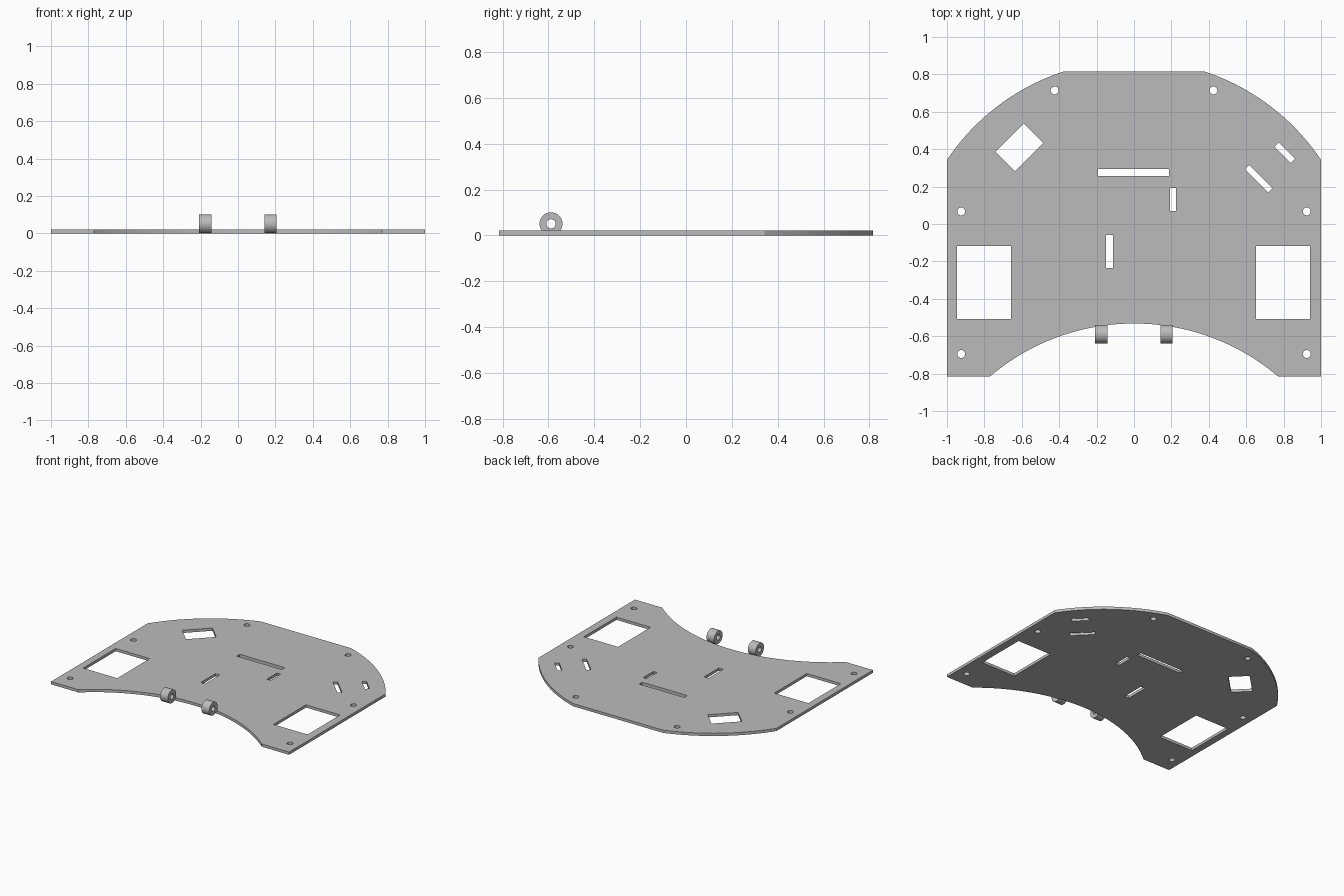
import bpy
from math import sin, cos, pi, atan2, radians, hypot
from mathutils import Matrix, Vector

if "Cube" in bpy.data.objects:
    bpy.data.objects.remove(bpy.data.objects["Cube"], do_unlink=True)

grey = bpy.data.materials.new("plain grey")
grey.use_nodes = True
color = (0.5, 0.5, 0.5, 1)
grey.diffuse_color = color
grey.node_tree.nodes["Principled BSDF"].inputs["Base Color"].default_value = color


def arc(center, start, end, steps):
    """Points on the upper arc around center, from start to end."""
    cx, cy = center
    r = hypot(start[0] - cx, start[1] - cy)
    a = atan2(start[1] - cy, start[0] - cx)
    b = atan2(end[1] - cy, end[0] - cx)
    return [(cx + r * cos(a + (b - a) * i / steps),
             cy + r * sin(a + (b - a) * i / steps)) for i in range(steps + 1)]


def circle(x, y, r, sides=32):
    return [(x + r * cos(2 * pi * i / sides), y + r * sin(2 * pi * i / sides))
            for i in range(sides)]


def slot(x, y, w, h, angle=0):
    turn = Matrix.Rotation(radians(angle), 2)
    corners = [(-w, -h), (w, -h), (w, h), (-w, h)]
    return [tuple(turn @ Vector(c) / 2 + Vector((x, y))) for c in corners]


def extrude(name, loops, thickness, matrix):
    """Filled outline (first loop) with holes (other loops), extruded into a mesh."""
    curve = bpy.data.curves.new(name, 'CURVE')
    curve.dimensions = '2D'
    curve.fill_mode = 'BOTH'
    curve.extrude = thickness / 2
    for loop in loops:
        spline = curve.splines.new('POLY')
        spline.points.add(len(loop) - 1)
        for point, (x, y) in zip(spline.points, loop):
            point.co = (x, y, 0, 1)
        spline.use_cyclic_u = True
    curve.materials.append(grey)
    obj = bpy.data.objects.new(name, curve)
    bpy.context.collection.objects.link(obj)
    obj.matrix_world = matrix
    bpy.ops.object.select_all(action='DESELECT')
    obj.select_set(True)
    bpy.context.view_layer.objects.active = obj
    bpy.ops.object.convert(target='MESH')
    bpy.ops.object.mode_set(mode='EDIT')
    bpy.ops.mesh.select_all(action='SELECT')
    bpy.ops.mesh.remove_doubles(threshold=0.0001)
    bpy.ops.mesh.normals_make_consistent(inside=False)
    bpy.ops.object.mode_set(mode='OBJECT')
    bpy.ops.object.shade_smooth_by_angle(angle=radians(30))


# Plate outline: bowed shoulders at the back, concave front edge
D = 0.815
outline = arc((0, -0.329), (1, 0.343), (0.378, D), 24)
outline += arc((0, -0.329), (-0.378, D), (-1, 0.343), 24)
outline += [(-1, -D)]
outline += arc((0, -1.721), (-0.77, -D), (0.77, -D), 48)
outline += [(1, -D)]

# Screw holes, mirrored left and right
holes = [circle(s * x, y, 0.021)
         for s in (-1, 1) for x, y in ((0.425, 0.714), (0.924, 0.067), (0.924, -0.695))]

# Wheel windows, tilted window and mounting slots
holes += [slot(x, -0.313, 0.287, 0.39) for x in (-0.802, 0.797)]
holes += [
    slot(-0.613, 0.41, 0.212, 0.148, 45),
    slot(-0.002, 0.276, 0.38, 0.037),
    slot(0.209, 0.131, 0.032, 0.123),
    slot(-0.13, -0.147, 0.037, 0.176),
    slot(0.667, 0.241, 0.176, 0.032, -45),
    slot(0.806, 0.381, 0.122, 0.032, -45),
]
T = 0.021
extrude("base_plate", [outline] + holes, T, Matrix.Translation((0, 0, T / 2)))

# Hinge rings on the front edge, axis along x
for name, x in (("right_hinge_ring", -0.175), ("left_hinge_ring", 0.173)):
    place = Matrix.Translation((x, -0.589, 0.051)) @ Matrix.Rotation(pi / 2, 4, 'Y')
    extrude(name, [circle(0, 0, 0.05, 48), circle(0, 0, 0.02, 48)], 0.065, place)
